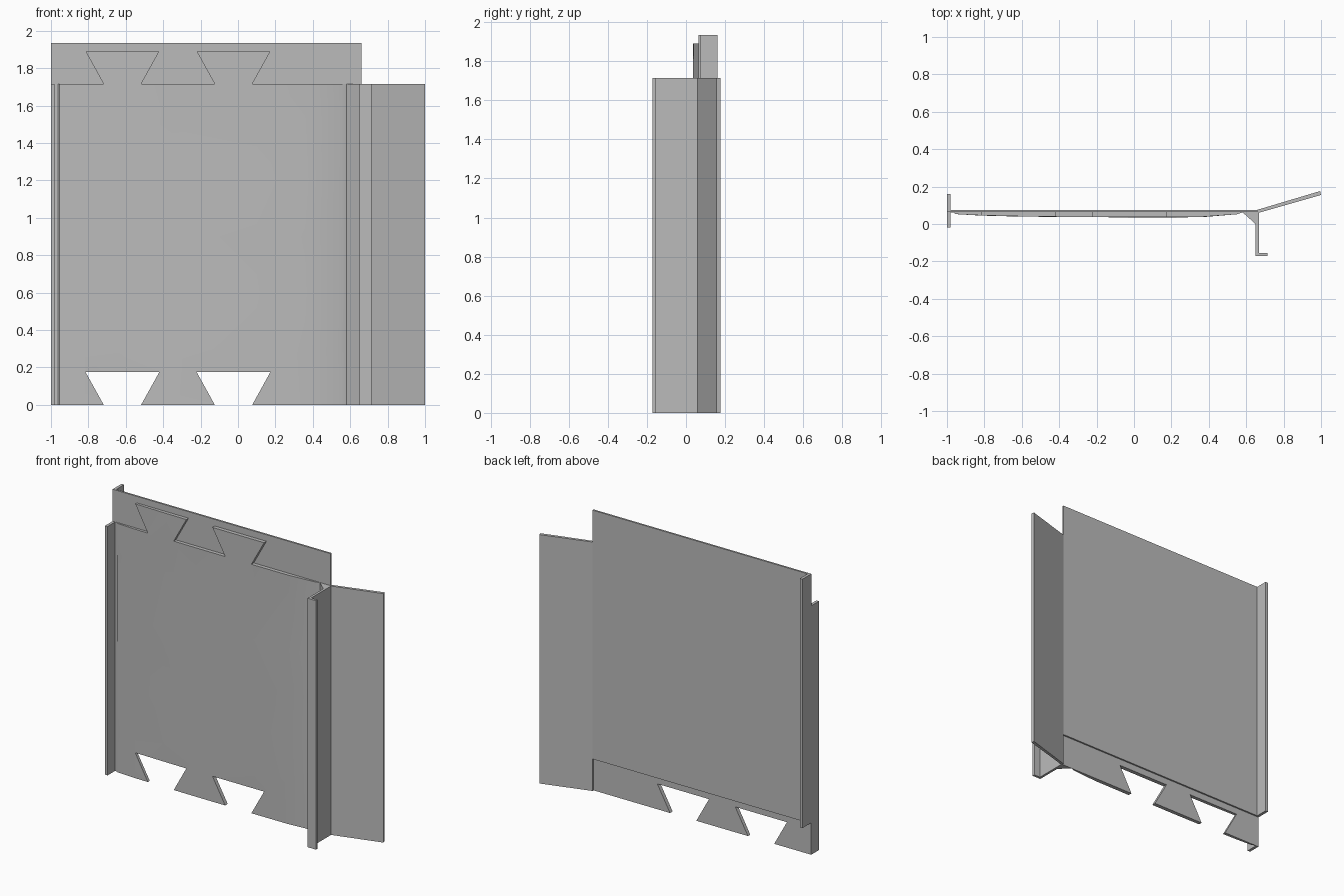
import bpy, bmesh, random
from mathutils import Vector

random.seed(4)
cube = bpy.data.objects.get("Cube")
if cube:
    bpy.data.objects.remove(cube, do_unlink=True)

grey = bpy.data.materials.new("plain_grey")
grey.use_nodes = True
tone = (0.5, 0.5, 0.5, 1)
grey.diffuse_color = tone
grey.node_tree.nodes["Principled BSDF"].inputs["Base Color"].default_value = tone

SHEET_TOP, PLATE_BOTTOM, PLATE_TOP = 1.715, 0.22, 1.935
FACE, BACK = 0.063, 0.076      # front and back of the backing plate


def prism(points, offset):
    """Extrude a flat outline of 3D points by an offset."""
    bm = bmesh.new()
    face = bm.faces.new([bm.verts.new(p) for p in points])
    grown = bmesh.ops.extrude_face_region(bm, geom=[face])["geom"]
    moved = [v for v in grown if isinstance(v, bmesh.types.BMVert)]
    bmesh.ops.translate(bm, verts=moved, vec=offset)
    bmesh.ops.recalc_face_normals(bm, faces=bm.faces)
    return bm


def finish(name, bm):
    mesh = bpy.data.meshes.new(name)
    bm.to_mesh(mesh)
    bm.free()
    mesh.materials.append(grey)
    obj = bpy.data.objects.new(name, mesh)
    bpy.context.collection.objects.link(obj)
    return obj


def upright(name, plan, z0, z1):
    """Part with a constant plan outline, running vertically."""
    return finish(name, prism([(x, y, z0) for x, y in plan], (0, 0, z1 - z0)))


# Backing plate with a rear flange, raised above the sheet
upright("back_plate", [(-1, FACE), (0.66, FACE), (0.66, BACK), (-0.98, BACK),
                       (-0.98, 0.16), (-1, 0.16)], PLATE_BOTTOM, PLATE_TOP)

# Front flange along the model's right edge
upright("front_flange", [(-1, -0.02), (-0.98, -0.02), (-0.98, FACE + 0.002),
                         (-1, FACE + 0.002)], 0, SHEET_TOP)

# Hooked rail, corner gusset and slanted wing in one section
upright("hooked_rail_and_wing", [
    (0.58, FACE), (0.65, 0), (0.65, -0.172), (0.715, -0.172), (0.715, -0.155),
    (0.667, -0.155), (0.667, 0.06), (1, 0.155), (0.995, 0.176),
    (0.66, BACK), (0.66, FACE + 0.002), (0.58, FACE + 0.002)], 0, SHEET_TOP)


# Front sheet with dovetail sockets below and matching tabs above
def dovetail(cx, z, height):
    return [(cx - 0.1, z), (cx - 0.197, z + height),
            (cx + 0.197, z + height), (cx + 0.1, z)]


centres = (-0.618, -0.024)
outline = [(-0.98, 0)]
for cx in centres:
    outline += dovetail(cx, 0, 0.175)
outline += [(0.58, 0), (0.58, SHEET_TOP)]
for cx in reversed(centres):
    outline += reversed(dovetail(cx, SHEET_TOP, 0.175))
outline.append((-0.98, SHEET_TOP))

FRONT = 0.04
bm = prism([(x, FRONT, z) for x, z in outline], (0, FACE + 0.002 - FRONT, 0))


def slice_at(point, normal):
    bmesh.ops.bisect_plane(bm, geom=bm.verts[:] + bm.edges[:] + bm.faces[:],
                           plane_co=point, plane_no=normal, dist=1e-5)


# Shallow bulge across the width with slight unevenness
bulge = [(-0.98, 0.062), (-0.962, 0.06), (-0.955, 0.053), (-0.82, 0.046),
         (-0.6, 0.041), (-0.35, 0.038), (0.1, 0.037), (0.36, 0.038),
         (0.55, 0.052), (0.58, 0.062)]
for x, _ in bulge[1:-1]:
    slice_at(Vector((x, 0, 0)), Vector((1, 0, 0)))
for step in range(1, 6):
    slice_at(Vector((0, 0, step * 0.3)), Vector((0, 0, 1)))


def depth(x):
    for (x0, y0), (x1, y1) in zip(bulge, bulge[1:]):
        if x <= x1 + 1e-5:
            return y0 + (y1 - y0) * (x - x0) / (x1 - x0)
    return bulge[-1][1]


for v in bm.verts:
    if v.co.y < FRONT + 0.001:
        inner = -0.9 < v.co.x < 0.5 and 0.2 < v.co.z < 1.7
        v.co.y = depth(v.co.x) + (random.uniform(-0.002, 0.002) if inner else 0)
bmesh.ops.triangulate(bm, faces=bm.faces[:])
sheet = finish("front_sheet", bm)

bpy.ops.object.select_all(action="DESELECT")
sheet.select_set(True)
bpy.context.view_layer.objects.active = sheet
bpy.ops.object.shade_smooth_by_angle()
